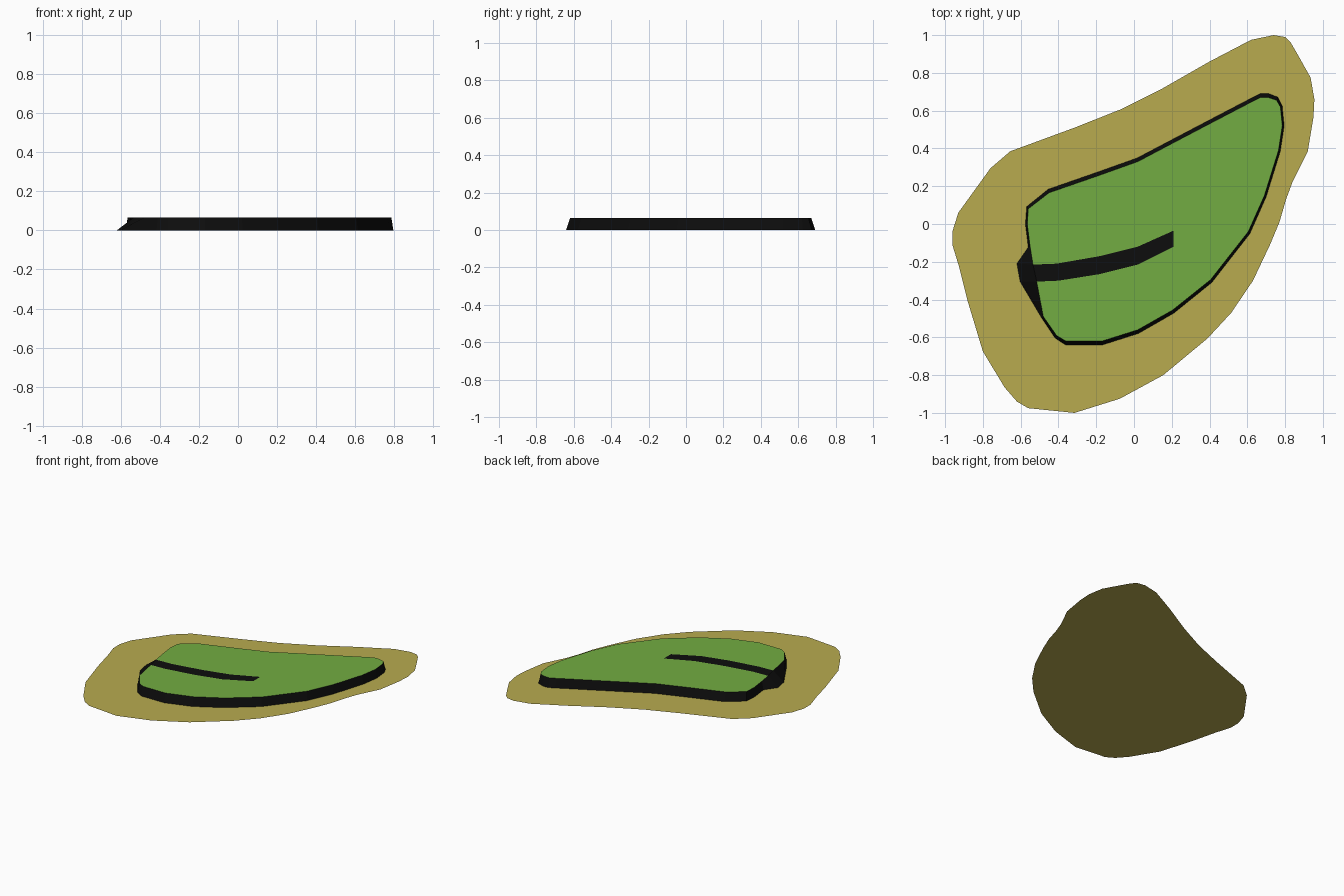
import bpy
from mathutils import Vector

if "Cube" in bpy.data.objects:
    bpy.data.objects.remove(bpy.data.objects["Cube"])

TOP = 0.065  # plateau height


def material(name, rgb):
    m = bpy.data.materials.new(name)
    m.diffuse_color = (*rgb, 1)
    m.use_nodes = True
    m.node_tree.nodes["Principled BSDF"].inputs["Base Color"].default_value = m.diffuse_color
    return m


def add_mesh(name, verts, faces, mat):
    mesh = bpy.data.meshes.new(name)
    mesh.from_pydata(verts, [], faces)
    mesh.materials.append(mat)
    obj = bpy.data.objects.new(name, mesh)
    bpy.context.collection.objects.link(obj)
    return obj


def flat(points, z):
    return [(x, y, z) for x, y in points]


sand = material("sand", (0.479, 0.407, 0.078))
grass = material("grass green", (0.168, 0.413, 0.054))
dark = material("near black", (0.004, 0.004, 0.004))

# Outlines, counter-clockwise seen from above
shore = [(.74, 1), (.62, .975), (.40, .86), (.155, .72), (-.075, .605), (-.315, .51),
         (-.655, .385), (-.76, .295), (-.93, .06), (-.96, -.035), (-.96, -.115),
         (-.925, -.23), (-.88, -.41), (-.80, -.675), (-.685, -.865), (-.62, -.94),
         (-.56, -.975), (-.315, -1), (-.075, -.925), (.155, -.80), (.39, -.605),
         (.515, -.47), (.63, -.30), (.72, -.11), (.77, .01), (.805, .13), (.84, .225),
         (.92, .385), (.95, .565), (.955, .66), (.935, .775), (.865, .90), (.83, .96),
         (.80, .99)]
# Plateau rim starts just south of the river mouth and ends just north of it
rim = [(-.515, -.305), (-.48, -.49), (-.41, -.59), (-.36, -.62), (-.17, -.62), (.02, -.56),
       (.205, -.455), (.405, -.295), (.605, -.04), (.69, .15), (.765, .39), (.785, .52),
       (.775, .62), (.755, .655), (.71, .67), (.67, .67), (.63, .65), (.4, .53), (.2, .425),
       (.02, .33), (-.19, .255), (-.45, .165), (-.56, .08), (-.565, 0), (-.55, -.12),
       (-.535, -.215)]
bank_north = [(-.535, -.215), (-.41, -.21), (-.18, -.17), (.02, -.12), (.21, -.035)]
bank_south = [(-.515, -.305), (-.40, -.30), (-.18, -.265), (.02, -.215), (.21, -.12)]

# Beach: flat sheet on the ground
add_mesh("beach", flat(shore, 0), [range(len(shore))], sand)

# Grass plateau, notched by the river
lawn = rim + bank_north[1:] + bank_south[:0:-1]
add_mesh("grass_plateau", flat(lawn, TOP), [range(len(lawn))], grass)

# River strip, flush with the grass
n = len(bank_north)
add_mesh("river", flat(bank_south + bank_north, TOP),
         [(i, i + 1, n + i + 1, n + i) for i in range(n - 1)], dark)

# Cliff: the rim flared outward to the ground, spilling out at the river mouth
n = len(rim)
foot = []
for i, p in enumerate(rim):
    along = Vector(rim[(i + 1) % n]) - Vector(rim[i - 1])
    out = Vector((along.y, -along.x)).normalized()
    foot.append((p[0] + out.x * .010, p[1] + out.y * .021))
foot[0], foot[-1] = (-.603, -.305), (-.62, -.21)
add_mesh("cliff", flat(foot, 0) + flat(rim, TOP),
         [(i, (i + 1) % n, n + (i + 1) % n, n + i) for i in range(n)], dark)
